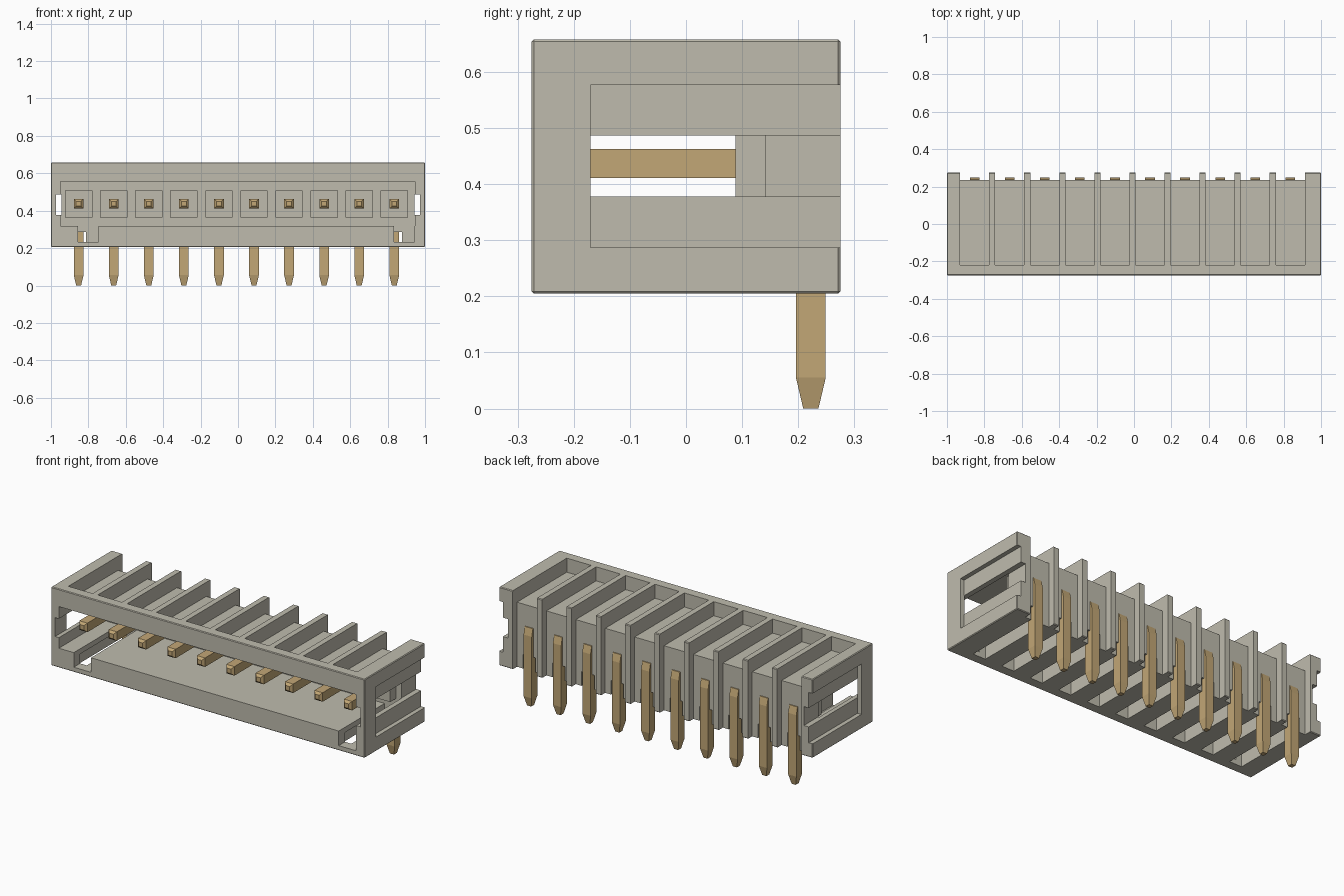
import bpy, bmesh

cube = bpy.data.objects.get("Cube")
if cube:
    bpy.data.objects.remove(cube, do_unlink=True)


def material(name, rgb):
    m = bpy.data.materials.new(name)
    m.use_nodes = True
    m.diffuse_color = (*rgb, 1)
    m.node_tree.nodes["Principled BSDF"].inputs["Base Color"].default_value = (*rgb, 1)
    return m


PLASTIC = material("warm grey plastic", (0.52, 0.50, 0.42))
BRASS = material("brass", (0.54, 0.385, 0.18))
PIN_X = [-0.852 + 0.1875 * i for i in range(10)]


def add_box(bm, x0, x1, y0, y1, z0, z1):
    verts = bmesh.ops.create_cube(bm, size=1)["verts"]
    for v in verts:
        v.co = (x1 if v.co.x > 0 else x0, y1 if v.co.y > 0 else y0, z1 if v.co.z > 0 else z0)


def finish(name, bm, mat):
    bmesh.ops.recalc_face_normals(bm, faces=bm.faces)
    me = bpy.data.meshes.new(name)
    bm.to_mesh(me)
    bm.free()
    ob = bpy.data.objects.new(name, me)
    bpy.context.collection.objects.link(ob)
    me.materials.append(mat)
    return ob


def boxes(name, specs, mat=PLASTIC):
    bm = bmesh.new()
    for s in specs:
        add_box(bm, *s)
    return finish(name, bm, mat)


def cut(target, specs):
    cutter = boxes("cutter", specs)
    cutter.hide_render = True
    mod = target.modifiers.new("cut", "BOOLEAN")
    mod.operation, mod.solver, mod.object = "DIFFERENCE", "EXACT", cutter
    bpy.context.view_layer.objects.active = target
    bpy.ops.object.modifier_apply(modifier=mod.name)
    bpy.data.objects.remove(cutter, do_unlink=True)


def mirrored(x0, x1, *rest):
    return [(x0, x1, *rest), (-x1, -x0, *rest)]


# Housing block with slightly eased edges
bm = bmesh.new()
add_box(bm, -1, 1, -0.275, 0.275, 0.205, 0.658)
bmesh.ops.bevel(bm, geom=bm.edges[:], offset=0.004, segments=1, affect="EDGES")
housing = finish("housing", bm, PLASTIC)

# Mating cavity open to the front
cut(housing, [(-0.95, 0.946, -0.4, 0.142, 0.317, 0.557)])
# Pockets between the ribs: above, behind, and narrow leg slots below
cut(housing, [(x - 0.0775, x + 0.0775, -0.218, 0.4, 0.577, 0.8) for x in PIN_X])
cut(housing, [(x - 0.0775, x + 0.0775, 0.235, 0.4, 0.1, 0.8) for x in PIN_X])
cut(housing, [(x - 0.04, x + 0.04, -0.218, 0.4, 0.1, 0.287) for x in PIN_X])
# Side recesses, side windows and the notches joining them to the cavity
cut(housing, mirrored(0.975, 1.1, -0.17, 0.4, 0.287, 0.577))
cut(housing, mirrored(0.944, 1.1, -0.17, 0.4, 0.378, 0.487))
cut(housing, mirrored(0.93, 0.974, -0.4, -0.1, 0.378, 0.487))
# Keying grooves in the cavity floor
cut(housing, [(x, x + 0.11, -0.4, 0.142, 0.233, 0.34) for x in (-0.855, 0.835)])

# Raised collars where the pins leave the back wall of the cavity
boxes("pin_collars", [(x - 0.073, x + 0.073, 0.088, 0.16, 0.365, 0.508) for x in PIN_X])


# Right-angle pins: square sections swept along a bent path with tapered tips
def pin(index, x):
    # centre y, centre z, half width, offset of the section's second axis in y and z
    path = [(-0.205, 0.437, 0.013, 0, 0.013), (-0.192, 0.437, 0.026, 0, 0.026),
            (0.195, 0.437, 0.026, 0, 0.026), (0.216, 0.430, 0.026, 0.023, 0.023),
            (0.2225, 0.41, 0.026, 0.0265, 0), (0.2225, 0.055, 0.026, 0.0265, 0),
            (0.2225, 0.0, 0.013, 0.0135, 0)]
    bm = bmesh.new()
    rings = []
    for y, z, w, dy, dz in path:
        rings.append([bm.verts.new((x + sx * w, y + s * dy, z + s * dz))
                      for sx, s in ((-1, -1), (1, -1), (1, 1), (-1, 1))])
    for a, b in zip(rings, rings[1:]):
        for i in range(4):
            j = (i + 1) % 4
            bm.faces.new((a[i], a[j], b[j], b[i]))
    bm.faces.new(rings[0])
    bm.faces.new(rings[-1])
    finish(f"pin_{index + 1}", bm, BRASS)


for i, x in enumerate(PIN_X):
    pin(i, x)
